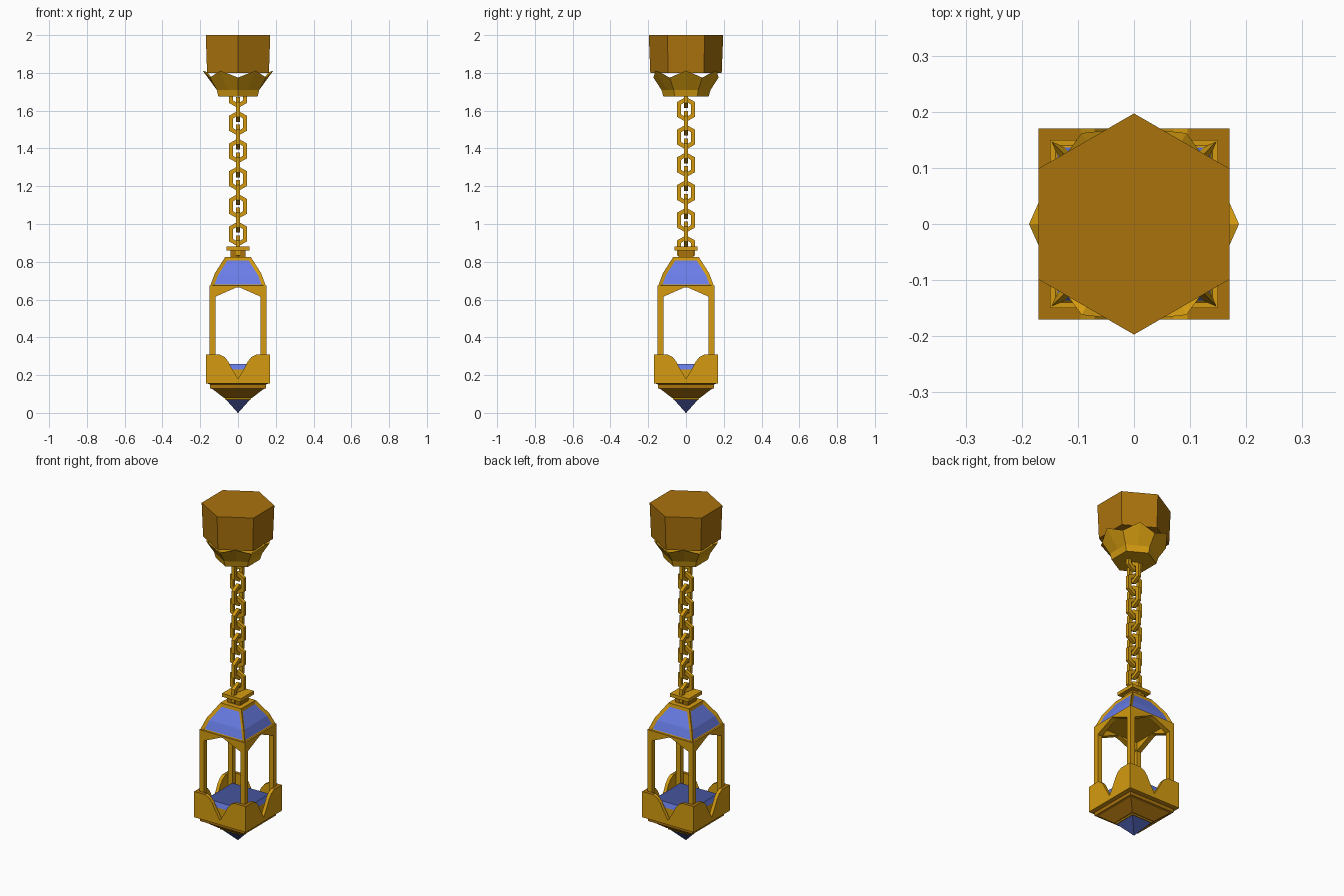
import bpy, bmesh, math
from mathutils import Matrix, Vector

if "Cube" in bpy.data.objects:
    bpy.data.objects.remove(bpy.data.objects["Cube"])


def material(name, rgb):
    m = bpy.data.materials.new(name)
    m.diffuse_color = (*rgb, 1)
    m.use_nodes = True
    m.node_tree.nodes["Principled BSDF"].inputs["Base Color"].default_value = m.diffuse_color
    return m


GOLD = material("bright_gold", (0.66, 0.33, 0.005))
BRONZE = material("dark_gold", (0.40, 0.17, 0.004))
BLUE = material("blue_glass", (0.141, 0.205, 0.80))
NAVY = material("dark_blue_glass", (0.061, 0.091, 0.34))


def finish(name, bm, *mats):
    bmesh.ops.recalc_face_normals(bm, faces=bm.faces)
    me = bpy.data.meshes.new(name)
    bm.to_mesh(me)
    bm.free()
    for m in mats:
        me.materials.append(m)
    ob = bpy.data.objects.new(name, me)
    bpy.context.collection.objects.link(ob)
    return ob


def loft(rings):
    """Join rings of points into a capped solid; returns bmesh and side faces."""
    bm = bmesh.new()
    vs = [[bm.verts.new(p) for p in r] for r in rings]
    n = len(vs[0])
    sides = [[] for _ in range(n)]
    for a, b in zip(vs, vs[1:]):
        for i in range(n):
            j = (i + 1) % n
            sides[i].append(bm.faces.new((a[i], a[j], b[j], b[i])))
    bm.faces.new(vs[0])
    bm.faces.new(vs[-1])
    bmesh.ops.recalc_face_normals(bm, faces=bm.faces)
    return bm, sides


def square(w, z):
    return [(-w, -w, z), (w, -w, z), (w, w, z), (-w, w, z)]


def polar(n, radii, heights, start=0.0):
    """Ring whose radius and height alternate between vertices."""
    return [(radii[i % 2] * math.cos(start + math.tau * i / n),
             radii[i % 2] * math.sin(start + math.tau * i / n),
             heights[i % 2]) for i in range(n)]


def four_sides(name, outline, outer, inner, *mats):
    """Extrude an x-z outline into a wall and repeat it on all four sides."""
    bm = bmesh.new()
    for k in range(4):
        rot = Matrix.Rotation(k * math.pi / 2, 3, 'Z')
        f = bm.faces.new([bm.verts.new(rot @ Vector((x, -outer, z))) for x, z in outline])
        ext = bmesh.ops.extrude_face_region(bm, geom=[f])["geom"]
        verts = [g for g in ext if isinstance(g, bmesh.types.BMVert)]
        bmesh.ops.translate(bm, verts=verts, vec=rot @ Vector((0, outer - inner, 0)))
    return finish(name, bm, *mats)


# Ceiling mount: hexagonal block
bm, _ = loft([polar(6, (0.189, 0.189), (1.80, 1.80), math.pi / 2),
              polar(6, (0.197, 0.197), (2.0, 2.0), math.pi / 2)])
finish("ceiling_block", bm, BRONZE)

# Pointed cup under the block, its tips on the middle of each block side
bm, _ = loft([polar(12, (0.104, 0.12), (1.675, 1.675)),
              polar(12, (0.112, 0.13), (1.71, 1.71)),
              polar(12, (0.187, 0.172), (1.812, 1.775)),
              polar(12, (0.165, 0.155), (1.805, 1.77))])
finish("ceiling_cup", bm, GOLD)


# Chain of six-sided links, alternately turned
def link(name, z, turned):
    bm = bmesh.new()
    shape = [(0, 1), (1, 0.5), (1, -0.5), (0, -1), (-1, -0.5), (-1, 0.5)]
    loops = []
    for w, h, d in ((0.047, 0.066, -0.01), (0.047, 0.066, 0.01),
                    (0.026, 0.043, 0.01), (0.026, 0.043, -0.01)):
        pts = []
        for x, s in shape:
            zz = h * s if x == 0 else h * s * 1.2
            pts.append(bm.verts.new((d, x * w, z + zz) if turned else (x * w, d, z + zz)))
        loops.append(pts)
    for k in range(4):
        a, b = loops[k], loops[(k + 1) % 4]
        for i in range(6):
            j = (i + 1) % 6
            bm.faces.new((a[i], a[j], b[j], b[i]))
    finish(name, bm, GOLD)


for i in range(12):
    link(f"chain_link_{i + 1}", 1.680 - 0.0733 * i, i % 2 == 1)

# Collar on top of the lantern
bm, _ = loft([square(0.04, 0.82), square(0.04, 0.86)])
finish("collar_neck", bm, BRONZE)
bm, _ = loft([square(0.062, 0.86), square(0.062, 0.88)])
finish("collar_plate", bm, GOLD)

# Roof with a sunken glass pane in each side
bm, sides = loft([square(0.15, 0.665), square(0.122, 0.74), square(0.068, 0.825)])
for faces in sides:
    bmesh.ops.inset_region(bm, faces=faces, thickness=0.018, depth=-0.008, use_even_offset=True)
    for f in faces:
        f.material_index = 1
finish("roof", bm, GOLD, BLUE)

# Corner posts with pointed arches
four_sides("post_frame",
           [(-0.15, 0.155), (-0.15, 0.675), (0.15, 0.675), (0.15, 0.155), (0.12, 0.155),
            (0.12, 0.615), (0, 0.668), (-0.12, 0.615), (-0.12, 0.155)],
           0.15, 0.12, GOLD)

# Base basket with a curved notch in each wall
half = [(0.17, 0.155), (0.17, 0.308), (0.095, 0.308), (0.07, 0.295), (0.05, 0.27),
        (0.034, 0.238), (0, 0.18)]
wall = half + [(-x, z) for x, z in reversed(half[:-1])]
basket = four_sides("base_basket", wall, 0.17, 0.15, GOLD, BRONZE)
for p in basket.data.polygons:
    if p.normal.z > 0.95:
        p.material_index = 1

# Plinth and glass plate inside the basket
bm, _ = loft([square(0.13, 0.15), square(0.13, 0.23)])
finish("inner_plinth", bm, GOLD)
bm, _ = loft([square(0.13, 0.23), square(0.122, 0.26)])
for f in bm.faces:
    f.material_index = int(f.normal.z > 0.9)
finish("glass_plate", bm, BLUE, NAVY)

# Stepped underside
bm, _ = loft([square(0.075, 0.08), square(0.135, 0.126), square(0.148, 0.13),
              square(0.148, 0.15), square(0.168, 0.158)])
finish("underside", bm, BRONZE)
bm, _ = loft([square(0.07, 0.072), square(0.07, 0.082)])
finish("tip_rim", bm, GOLD)

# Glass tip
bm, _ = loft([square(0.001, 0.0), square(0.066, 0.073)])
finish("glass_tip", bm, NAVY)
